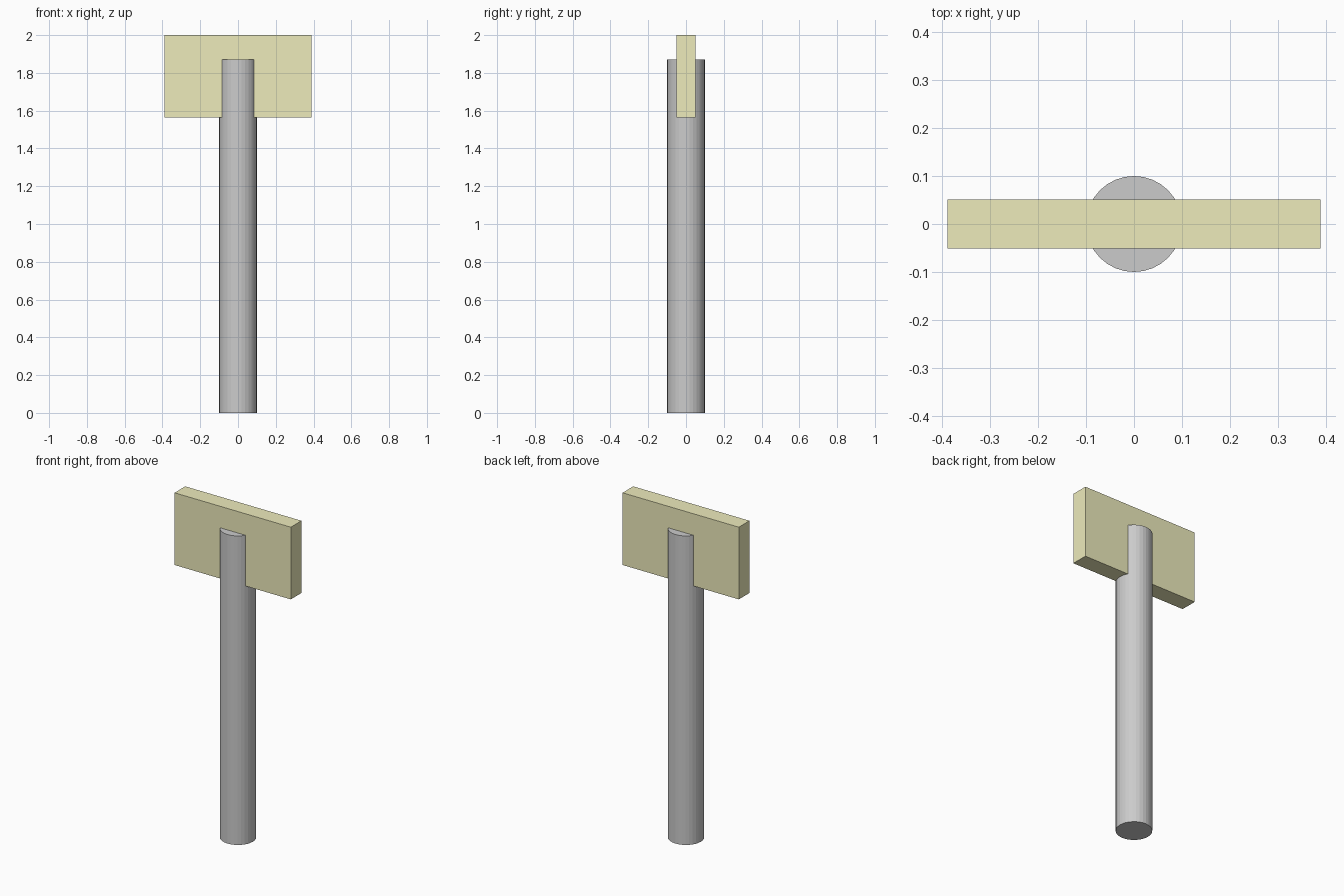
import bpy

if "Cube" in bpy.data.objects:
    bpy.data.objects.remove(bpy.data.objects["Cube"])

POLE_RADIUS, POLE_HEIGHT = 0.1, 1.87
PANEL_SIZE = (0.778, 0.102, 0.437)
TOP = 2.0

# Round pole standing on the ground
bpy.ops.mesh.primitive_cylinder_add(vertices=32, radius=POLE_RADIUS, depth=POLE_HEIGHT,
                                    location=(0, 0, POLE_HEIGHT / 2))
bpy.context.object.name = "pole"

# Flat sign panel slotted over the pole top
bpy.ops.mesh.primitive_cube_add(size=1, location=(0, 0, TOP - PANEL_SIZE[2] / 2))
panel = bpy.context.object
panel.name = "sign_panel"
panel.scale = PANEL_SIZE
bpy.ops.object.transform_apply(location=False, rotation=False, scale=True)

# Pale yellow panel colour
yellow = bpy.data.materials.new("pale_yellow")
yellow.diffuse_color = (0.85, 0.83, 0.5, 1)
yellow.use_nodes = True
yellow.node_tree.nodes["Principled BSDF"].inputs["Base Color"].default_value = yellow.diffuse_color
panel.data.materials.append(yellow)
